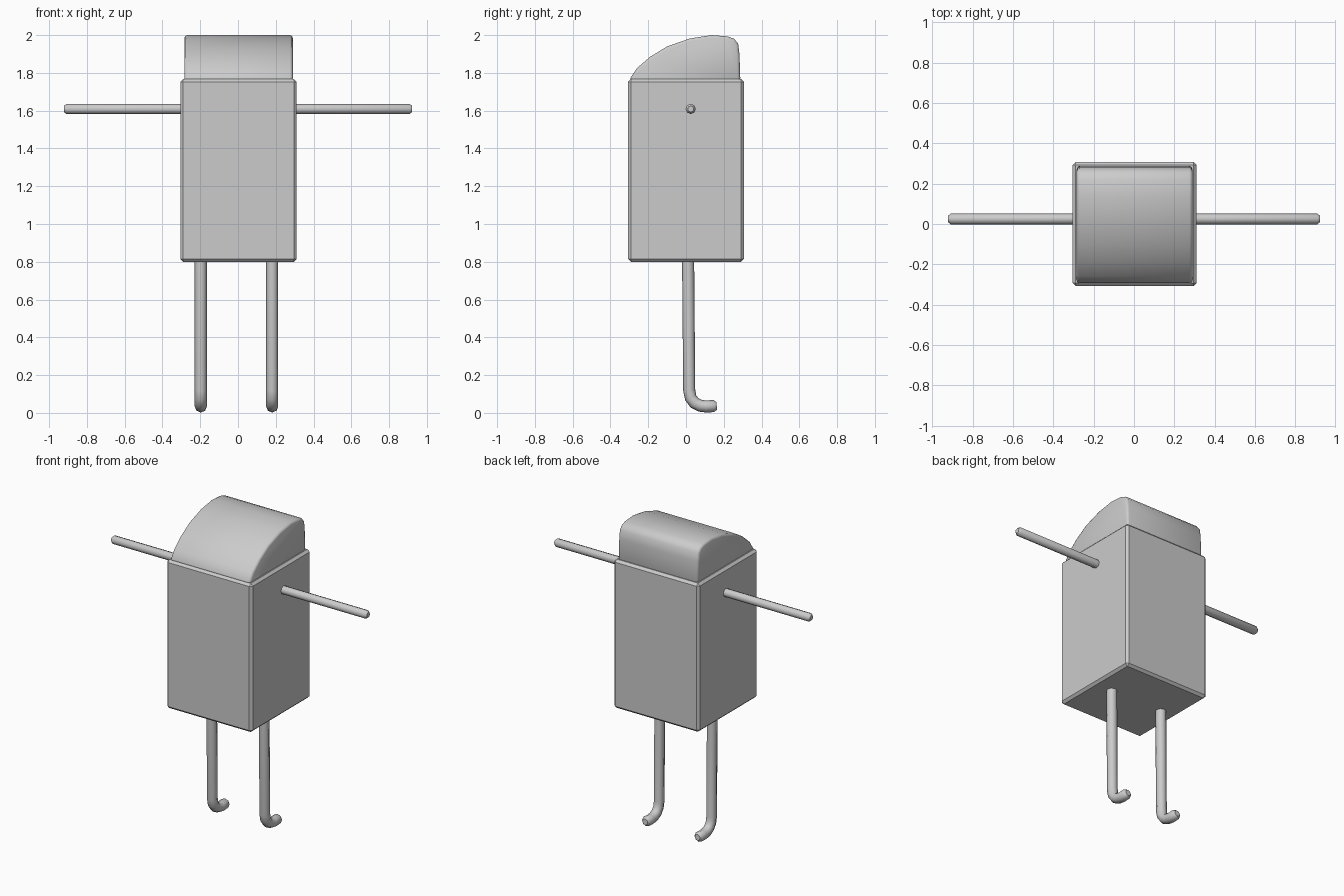
import bpy, bmesh

if "Cube" in bpy.data.objects:
    bpy.data.objects.remove(bpy.data.objects["Cube"])


def finish(name, bm, bevel, segments):
    mesh = bpy.data.meshes.new(name)
    bmesh.ops.recalc_face_normals(bm, faces=bm.faces)
    bm.to_mesh(mesh)
    bm.free()
    ob = bpy.data.objects.new(name, mesh)
    bpy.context.collection.objects.link(ob)
    mod = ob.modifiers.new("Bevel", 'BEVEL')
    mod.width = bevel
    mod.segments = segments
    mod.limit_method = 'ANGLE'
    mod.angle_limit = 0.7
    return ob


def smooth(ob, angle):
    bpy.ops.object.select_all(action='DESELECT')
    ob.select_set(True)
    bpy.context.view_layer.objects.active = ob
    bpy.ops.object.convert(target='MESH')
    bpy.ops.object.shade_smooth_by_angle(angle=angle)


def tube(name, points, radius):
    """Round rod along a path; the last point tapers to a softened tip."""
    cu = bpy.data.curves.new(name, 'CURVE')
    cu.dimensions = '3D'
    cu.bevel_depth = radius
    cu.bevel_resolution = 2
    cu.use_fill_caps = True
    sp = cu.splines.new('POLY')
    sp.points.add(len(points) - 1)
    for p, co in zip(sp.points, points):
        p.co = (*co, 1)
    sp.points[-1].radius = 0.6
    ob = bpy.data.objects.new(name, cu)
    bpy.context.collection.objects.link(ob)
    smooth(ob, 1.0)


# Body: tall box with narrow chamfers
bm = bmesh.new()
bmesh.ops.create_cube(bm, size=1)
for v in bm.verts:
    v.co = (v.co.x * 0.616 + 0.003, v.co.y * 0.614, 1.284 + v.co.z * 0.968)
finish("body", bm, 0.015, 1)

# Head: side profile curving up from the front, extruded across x
profile = [(-0.295, 1.755), (-0.293, 1.775), (-0.26, 1.825), (-0.19, 1.885),
           (-0.10, 1.94), (0.02, 1.982), (0.135, 2.0), (0.22, 1.993),
           (0.255, 1.98), (0.276, 1.955), (0.283, 1.90), (0.288, 1.755)]
bm = bmesh.new()
face = bm.faces.new([bm.verts.new((-0.284, y, z)) for y, z in profile])
ext = bmesh.ops.extrude_face_region(bm, geom=[face])
for v in ext["geom"]:
    if isinstance(v, bmesh.types.BMVert):
        v.co.x = 0.29
smooth(finish("head", bm, 0.025, 2), 1.0)

# Arms and hooked legs, one per side
for side, label, leg_x in ((-1, "left", -0.197), (1, "right", 0.181)):
    tube(label + "_arm", [(side * x, 0.025, 1.609) for x in (0.29, 0.908, 0.922)], 0.027)
    path = [(0.011, 0.83), (0.017, 0.12), (0.025, 0.08), (0.045, 0.053),
            (0.075, 0.038), (0.105, 0.034), (0.148, 0.036), (0.163, 0.037)]
    tube(label + "_leg", [(leg_x, y, z) for y, z in path], 0.032)
